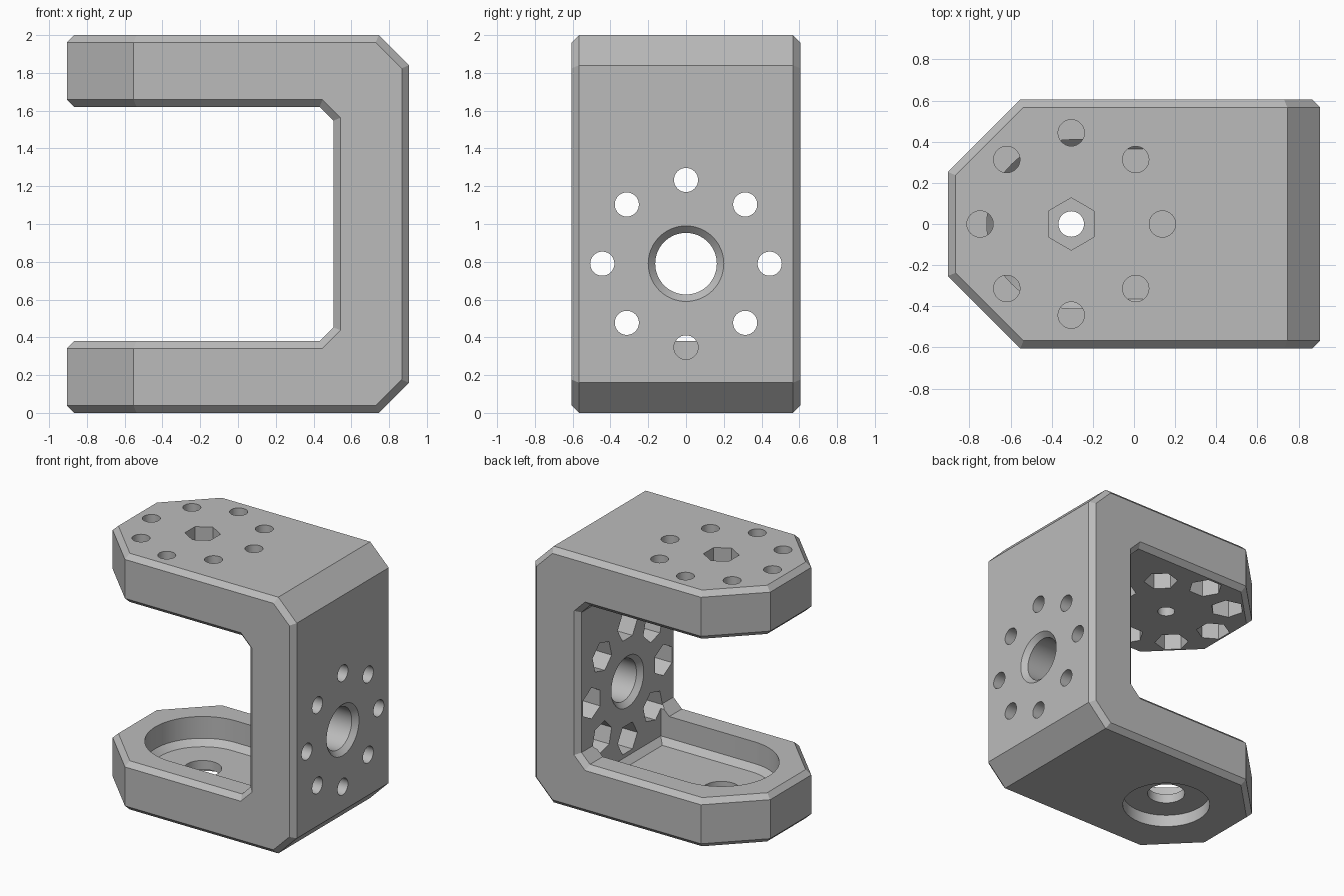
import bpy, bmesh, math
from mathutils import Matrix, Vector

if "Cube" in bpy.data.objects:
    bpy.data.objects.remove(bpy.data.objects["Cube"])

HOLE_RING = 0.443     # bolt circle radius
ARM_X = -0.305        # bolt circle centre on the arms
WALL_Z = 0.79         # bolt circle centre on the wall

grey = bpy.data.materials.new("plain grey")
grey.diffuse_color = (0.5, 0.5, 0.5, 1)
grey.use_nodes = True
grey.node_tree.nodes["Principled BSDF"].inputs["Base Color"].default_value = grey.diffuse_color


def finish(name, bm):
    bmesh.ops.recalc_face_normals(bm, faces=bm.faces)
    me = bpy.data.meshes.new(name)
    bm.to_mesh(me)
    bm.free()
    ob = bpy.data.objects.new(name, me)
    bpy.context.collection.objects.link(ob)
    return ob


def loft(name, rings, matrix=Matrix()):
    """Closed solid through rings of 3D points with equal counts."""
    bm = bmesh.new()
    loops = [[bm.verts.new(matrix @ Vector(p)) for p in r] for r in rings]
    for a, b in zip(loops, loops[1:]):
        for i in range(len(a)):
            j = (i + 1) % len(a)
            bm.faces.new((a[i], a[j], b[j], b[i]))
    bm.faces.new(loops[0])
    bm.faces.new(loops[-1])
    return finish(name, bm)


def ring(r, z, sides, turn=0.0):
    return [(r * math.cos(turn + 2 * math.pi * i / sides),
             r * math.sin(turn + 2 * math.pi * i / sides), z) for i in range(sides)]


# C-shaped bracket body
upper = [(-0.905, 1.62), (0.432, 1.62), (0.505, 1.547)]
outer = [(0.905, 1.84), (0.745, 2.0), (-0.905, 2.0)]
half = upper + [(x, 2 - z) for x, z in reversed(upper)]
profile = half + [(x, 2 - z) for x, z in reversed(outer)] + outer
body = loft("bracket", [[(x, y, z) for x, z in profile] for y in (-0.605, 0.605)])
bm = bmesh.new()
bm.from_mesh(body.data)

# Angled arm tips
for s in (-1, 1):
    geom = bm.verts[:] + bm.edges[:] + bm.faces[:]
    bmesh.ops.bisect_plane(bm, geom=geom, plane_co=(-0.905, s * 0.253, 0),
                           plane_no=(-1, s, 0), clear_outer=True)
    open_edges = [e for e in bm.edges if e.is_boundary]
    bmesh.ops.holes_fill(bm, edges=open_edges, sides=0)
bmesh.ops.recalc_face_normals(bm, faces=bm.faces)
bm.normal_update()


# Chamfer the outline of every broad face
def is_rim(f):
    n, c = f.normal, f.calc_center_median()
    return abs(n.y) > 0.5 and abs(n.z) < 0.1 or (n.x < -0.9 and c.x < -0.8)


rim = [e for e in bm.edges if len(e.link_faces) == 2
       and is_rim(e.link_faces[0]) != is_rim(e.link_faces[1])]
bmesh.ops.bevel(bm, geom=rim, offset=0.038, offset_type='OFFSET',
                segments=1, profile=0.5, affect='EDGES')
bm.to_mesh(body.data)
bm.free()

cutters = []


def cut(rings, matrix):
    cutters.append(loft("cutter", rings, matrix))


# Local z = 0 on the outer face, +z towards the inside
arm = Matrix.Translation((ARM_X, 0, 2)) @ Matrix.Rotation(math.pi, 4, 'X')
wall = Matrix.Translation((0.905, 0, WALL_Z)) @ Matrix.Rotation(-math.pi / 2, 4, 'Y')

# Bolt circles with hexagonal nut pockets on the inner faces
for base, depth, end in ((arm, 0.38, 0.45), (wall, 0.40, 0.47)):
    for k in range(8):
        a = k * math.pi / 4
        m = base @ Matrix.Rotation(a, 4, 'Z') @ Matrix.Translation((HOLE_RING, 0, 0))
        cut([ring(0.064, -0.1, 32), ring(0.064, depth - 0.1, 32)], m)
        cut([ring(0.122, depth - 0.19, 6, math.pi / 6),
             ring(0.122, end, 6, math.pi / 6)], m)

# Centre bolt hole with hexagonal head pocket on the upper arm
cut([ring(0.127, -0.1, 6, math.pi / 6), ring(0.127, 0.15, 6, math.pi / 6)], arm)
cut([ring(0.062, 0.1, 32), ring(0.062, 0.5, 32)], arm)

# Large wall hole, countersunk on both sides
cut([ring(0.24, -0.04, 64), ring(0.163, 0.037, 64),
     ring(0.163, 0.363, 64), ring(0.24, 0.44, 64)], wall)


# Long rounded pocket in the lower arm, with a sloped floor edge
def pocket(r, x_end, z):
    arc = [(ARM_X + r * math.cos(math.pi / 2 + math.pi * i / 32),
            r * math.sin(math.pi / 2 + math.pi * i / 32), z) for i in range(33)]
    return arc + [(x_end, -r, z), (x_end, r, z)]


cut([pocket(0.365, 0.46, 0.165), pocket(0.41, 0.505, 0.21),
     pocket(0.41, 0.505, 0.55)], Matrix())

# Lower arm counterbore and through hole
low = Matrix.Translation((ARM_X, 0, 0))
cut([ring(0.315, -0.1, 64), ring(0.315, 0.094, 64)], low)
cut([ring(0.135, 0.05, 48), ring(0.135, 0.3, 48)], low)

# Apply all cuts
bpy.context.view_layer.objects.active = body
body.select_set(True)
for c in cutters:
    mod = body.modifiers.new("cut", 'BOOLEAN')
    mod.operation, mod.solver, mod.object = 'DIFFERENCE', 'EXACT', c
    bpy.ops.object.modifier_apply(modifier=mod.name)
for c in cutters:
    bpy.data.objects.remove(c)

body.data.materials.clear()
body.data.materials.append(grey)
for p in body.data.polygons:
    p.material_index = 0
bpy.ops.object.shade_smooth_by_angle(angle=math.radians(25))
